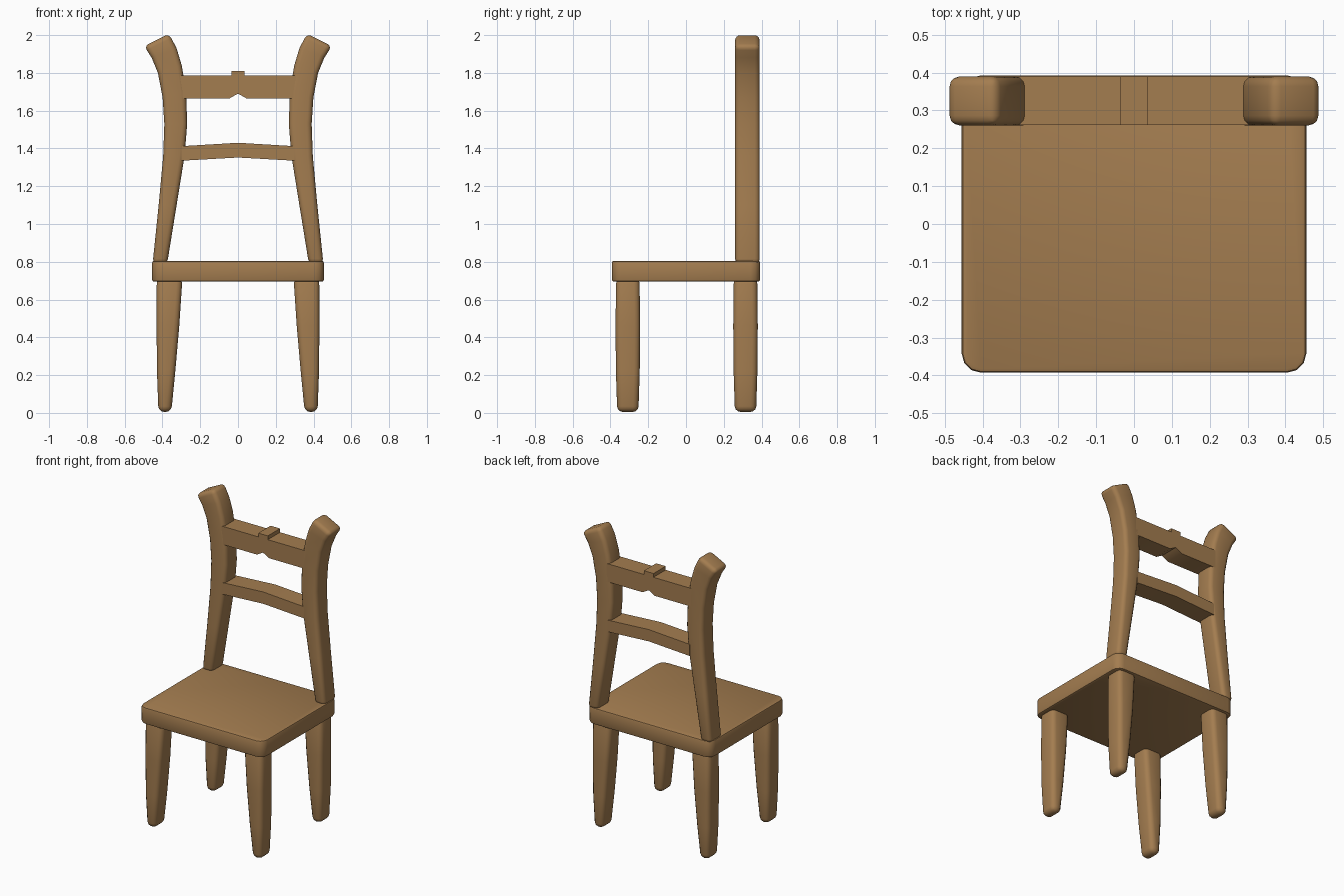
import bpy
import bmesh
import math

cube = bpy.data.objects.get("Cube")
if cube:
    bpy.data.objects.remove(cube, do_unlink=True)

wood = bpy.data.materials.new("warm_brown_wood")
wood.use_nodes = True
COLOUR = (0.37, 0.205, 0.08, 1)
wood.diffuse_color = COLOUR
wood.node_tree.nodes["Principled BSDF"].inputs["Base Color"].default_value = COLOUR


def bevel(bm, edges, width, segments=3):
    bmesh.ops.bevel(bm, geom=edges, offset=width, offset_type='OFFSET',
                    segments=segments, profile=0.5, affect='EDGES', clamp_overlap=True)


def sharp_edges(bm, degrees):
    return [e for e in bm.edges if e.calc_face_angle(0) > math.radians(degrees)]


def finish(name, bm):
    bmesh.ops.recalc_face_normals(bm, faces=bm.faces)
    mesh = bpy.data.meshes.new(name)
    bm.to_mesh(mesh)
    bm.free()
    mesh.materials.append(wood)
    obj = bpy.data.objects.new(name, mesh)
    bpy.context.collection.objects.link(obj)
    bpy.ops.object.select_all(action='DESELECT')
    obj.select_set(True)
    bpy.context.view_layer.objects.active = obj
    bpy.ops.object.shade_smooth_by_angle(angle=math.radians(40))


def limb(name, sections, side, y, width):
    """Rounded bar lofted through (inner x, inner z, outer x, outer z, half depth)."""
    bm = bmesh.new()
    rings = []
    for xi, zi, xo, zo, d in sections:
        corners = [(xi, -d, zi), (xo, -d, zo), (xo, d, zo), (xi, d, zi)]
        rings.append([bm.verts.new((side * px, y + py, pz)) for px, py, pz in corners])
    for a, b in zip(rings, rings[1:]):
        for i in range(4):
            j = (i + 1) % 4
            bm.faces.new((a[i], a[j], b[j], b[i]))
    bm.faces.new(rings[0])
    bm.faces.new(rings[-1])
    bmesh.ops.recalc_face_normals(bm, faces=bm.faces)
    bevel(bm, sharp_edges(bm, 45), width)
    finish(name, bm)


def rail(name, outline):
    """Flat board extruded front to back from an x-z outline."""
    bm = bmesh.new()
    face = bm.faces.new([bm.verts.new((x, 0.262, z)) for x, z in outline])
    ext = bmesh.ops.extrude_face_region(bm, geom=[face])
    moved = [v for v in ext["geom"] if isinstance(v, bmesh.types.BMVert)]
    bmesh.ops.translate(bm, verts=moved, vec=(0, 0.128, 0))
    finish(name, bm)


# Seat: rounded corners, then softened rims
bm = bmesh.new()
bmesh.ops.create_cube(bm, size=1)
for v in bm.verts:
    v.co = (v.co.x * 0.91, v.co.y * 0.785, v.co.z * 0.11 + 0.75)
bevel(bm, [e for e in bm.edges if abs(e.verts[0].co.z - e.verts[1].co.z) > 0.05], 0.05)
bevel(bm, [e for e in sharp_edges(bm, 60)], 0.01, 2)
finish("seat", bm)

# Legs and curved back posts, mirrored left and right
LEG = [(0.353, 0.005, 0.421, 0.005, 0.056), (0.332, 0.22, 0.429, 0.22, 0.063),
       (0.311, 0.46, 0.431, 0.46, 0.065), (0.294, 0.715, 0.43, 0.715, 0.062)]
POST = [(0.375, 0.79, 0.452, 0.79, 0.065), (0.325, 1.1, 0.42, 1.1, 0.065),
        (0.283, 1.36, 0.396, 1.36, 0.065), (0.269, 1.53, 0.39, 1.53, 0.065),
        (0.275, 1.7, 0.399, 1.67, 0.065), (0.298, 1.84, 0.424, 1.8, 0.065),
        (0.325, 1.93, 0.457, 1.88, 0.065), (0.365, 2.008, 0.497, 1.942, 0.065)]
for label, side in (("left", 1), ("right", -1)):
    limb("front_leg_" + label, LEG, side, -0.308, 0.03)
    limb("rear_leg_" + label, LEG, side, 0.315, 0.03)
    limb("back_post_" + label, POST, side, 0.325, 0.026)

# Back rails: notched top rail and gently arched lower rail
half = [(0.045, 1.665), (0.31, 1.665), (0.31, 1.785), (0.035, 1.785), (0.035, 1.81)]
rail("top_rail", [(0, 1.69)] + half + [(-x, z) for x, z in reversed(half)])
half = [(0.3, 1.335), (0.3, 1.412)]
rail("lower_rail", [(0, 1.352)] + half + [(0, 1.43)] + [(-x, z) for x, z in reversed(half)])
